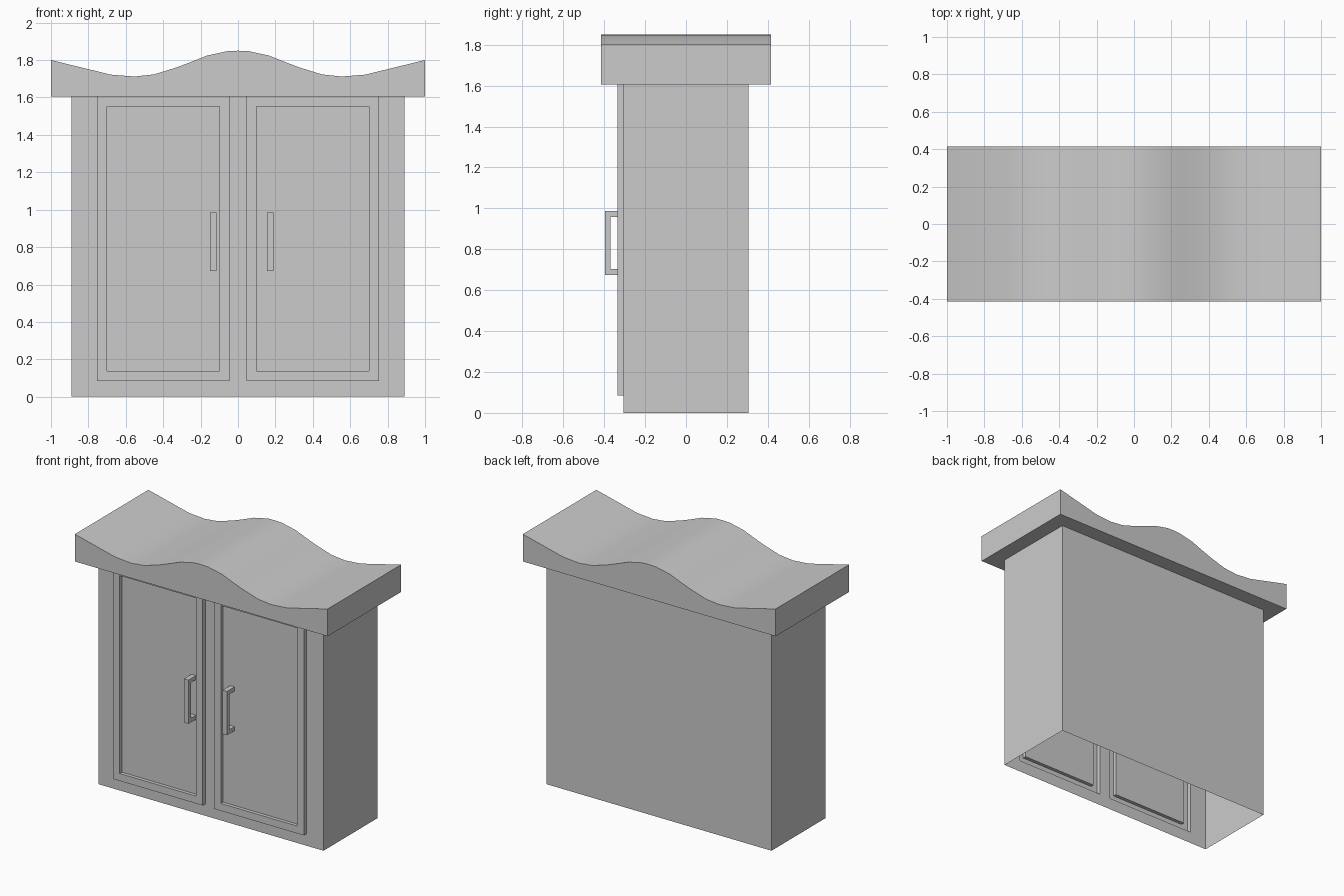
import bpy, bmesh

if "Cube" in bpy.data.objects:
    bpy.data.objects.remove(bpy.data.objects["Cube"])

X, Y, H = 0.89, 0.305, 1.605      # body half width, half depth, height
DOOR_Y, PANEL_Y = -0.335, -0.31   # door frame front, recessed panel front


def finish(name, bm, smooth=False):
    bmesh.ops.remove_doubles(bm, verts=bm.verts, dist=1e-5)
    bmesh.ops.recalc_face_normals(bm, faces=bm.faces)
    me = bpy.data.meshes.new(name)
    bm.to_mesh(me)
    bm.free()
    ob = bpy.data.objects.new(name, me)
    bpy.context.collection.objects.link(ob)
    if smooth:
        bpy.ops.object.select_all(action='DESELECT')
        ob.select_set(True)
        bpy.context.view_layer.objects.active = ob
        bpy.ops.object.shade_smooth_by_angle(angle=0.6)
    return ob


def face(bm, pts):
    return bm.faces.new([bm.verts.new(p) for p in pts])


def rect(x0, x1, z0, z1, y):
    return [(x0, y, z0), (x1, y, z0), (x1, y, z1), (x0, y, z1)]


def bridge(bm, a, b):
    for i in range(4):
        j = (i + 1) % 4
        face(bm, [a[i], a[j], b[j], b[i]])


def prism(name, outline, axis, lo, hi, smooth=False):
    """Extrude an outline along x or y."""
    bm = bmesh.new()
    put = (lambda p, d: (d, p[0], p[1])) if axis == 'x' else (lambda p, d: (p[0], d, p[1]))
    f = face(bm, [put(p, lo) for p in outline])
    ext = bmesh.ops.extrude_face_region(bm, geom=[f], use_keep_orig=True)
    vec = (hi - lo, 0, 0) if axis == 'x' else (0, hi - lo, 0)
    verts = [g for g in ext['geom'] if isinstance(g, bmesh.types.BMVert)]
    bmesh.ops.translate(bm, verts=verts, vec=vec)
    return finish(name, bm, smooth)


# cabinet shell, open underneath, doors pushed out of the front sheet
bm = bmesh.new()
xs = [-X, -0.755, -0.045, 0.045, 0.755, X]
zs = [0, 0.085, H]
for i in range(5):
    for k in range(2):
        outer = rect(xs[i], xs[i + 1], zs[k], zs[k + 1], -Y)
        if k == 1 and i in (1, 3):
            x0, x1 = xs[i], xs[i + 1]
            inner = (x0 + 0.054, x1 - 0.054, 0.138, 1.553)
            loops = [outer, rect(x0, x1, 0.085, H, DOOR_Y),
                     rect(*inner, DOOR_Y), rect(*inner, PANEL_Y)]
            for a, b in zip(loops, loops[1:]):
                bridge(bm, a, b)
            face(bm, loops[-1])
        else:
            face(bm, outer)
for s in (-X, X):
    face(bm, [(s, -Y, 0), (s, Y, 0), (s, Y, H), (s, -Y, H)])
face(bm, rect(-X, X, 0, H, Y))
finish("cabinet_body", bm)

# wavy cornice
half = [(0.055, 1.848), (0.165, 1.824), (0.25, 1.79), (0.33, 1.76), (0.45, 1.723),
        (0.555, 1.712), (0.68, 1.722), (1.0, 1.80)]
wave = [(-x, z) for x, z in reversed(half)] + [(0, 1.85)] + half
prism("cornice", wave + [(1, H), (-1, H)], 'y', -0.415, 0.415, smooth=True)

# door handles
handle = [(PANEL_Y, 0.673), (-0.395, 0.673), (-0.395, 0.986), (PANEL_Y, 0.986),
          (PANEL_Y, 0.957), (-0.368, 0.957), (-0.368, 0.703), (PANEL_Y, 0.703)]
for name, cx in (("handle_left", -0.1325), ("handle_right", 0.1725)):
    prism(name, handle, 'x', cx - 0.0175, cx + 0.0175)
